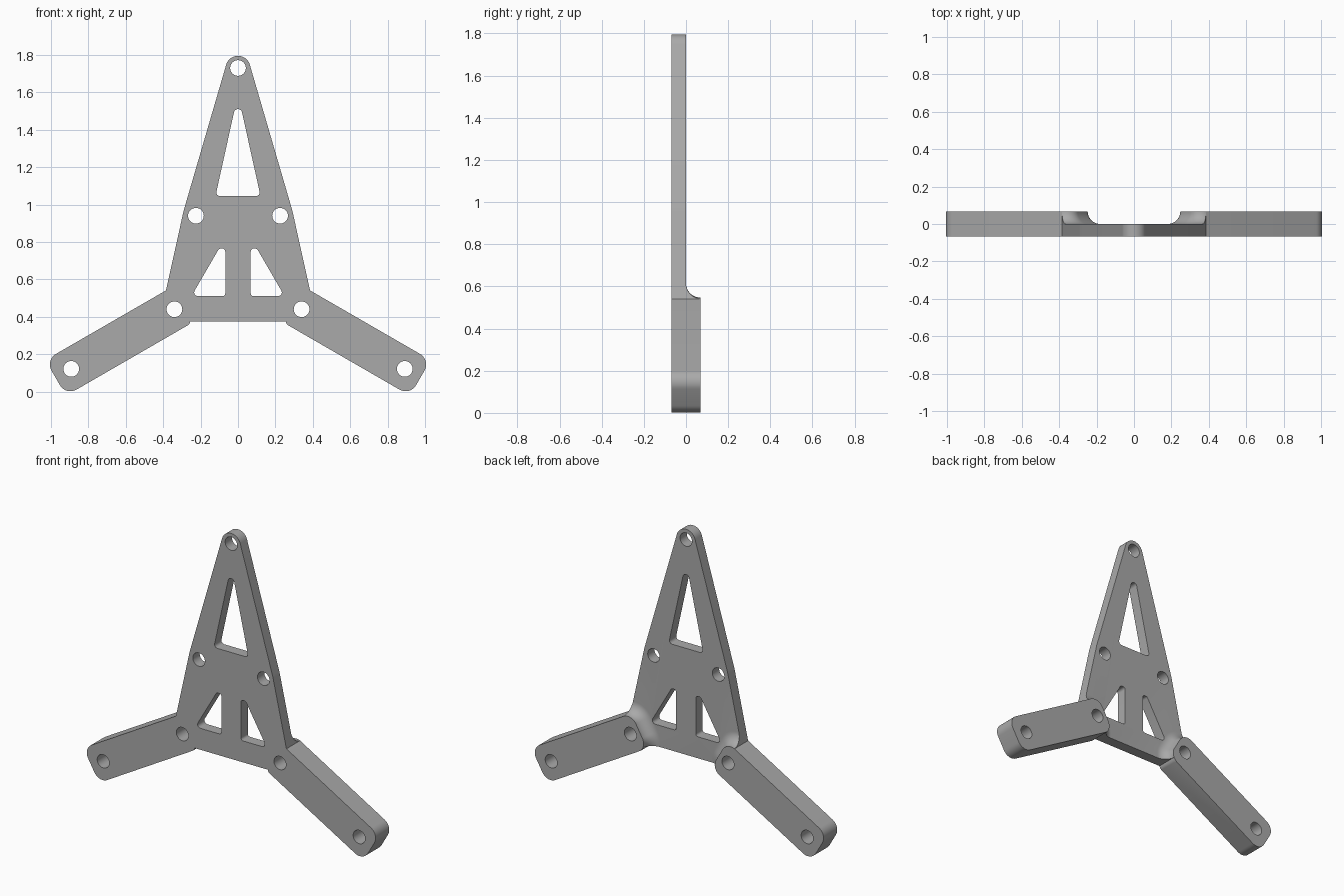
import bpy, bmesh, math
from mathutils import Vector

if "Cube" in bpy.data.objects:
    bpy.data.objects.remove(bpy.data.objects["Cube"], do_unlink=True)

HALF = 0.068                       # half thickness, also the fillet radius
ARM_HALF, ARM_ROUND, ARM_LEN = 0.11, 0.065, 0.637
INNER, OUTER = -0.07, ARM_LEN + 0.096
HUB = Vector((0.34, 0.44))         # inner hole of the left arm
ALONG = Vector((math.cos(math.radians(30)), -0.5))
ACROSS = Vector((0.5, math.cos(math.radians(30))))


def arm_point(a, b, r=0):
    p = HUB + ALONG * a + ACROSS * b
    return (p.x, p.y, r)


def rounded(corners, steps=10):
    """Polygon from (x, z, radius) corners, each rounded by an arc."""
    out = []
    for i, (x, z, r) in enumerate(corners):
        p = Vector((x, z))
        if r == 0:
            out.append(p)
            continue
        d1 = (Vector(corners[i - 1][:2]) - p).normalized()
        d2 = (Vector(corners[(i + 1) % len(corners)][:2]) - p).normalized()
        half = d1.angle(d2) / 2
        centre = p + (d1 + d2).normalized() * r / math.sin(half)
        v1 = p + d1 * r / math.tan(half) - centre
        v2 = p + d2 * r / math.tan(half) - centre
        w = v1.angle(v2)
        for k in range(steps + 1):
            t = k / steps
            out.append(centre + (v1 * math.sin((1 - t) * w) + v2 * math.sin(t * w)) / math.sin(w))
    return out


def circle(x, z, r=0.042, n=32):
    return [Vector((x + r * math.cos(math.tau * k / n), z + r * math.sin(math.tau * k / n)))
            for k in range(n)]


def mirrored(poly):
    return [Vector((-p.x, p.y)) for p in poly]


def solid(name, lofts):
    """Closed mesh from lofts; each loft is a list of (y, polygon) rings."""
    bm = bmesh.new()
    for rings in lofts:
        rows = [[bm.verts.new((p.x, y, p.y)) for p in poly] for y, poly in rings]
        n = len(rows[0])
        for lo, hi in zip(rows, rows[1:]):
            for i in range(n):
                j = (i + 1) % n
                bm.faces.new((lo[i], lo[j], hi[j], hi[i]))
        bm.faces.new(rows[0])
        bm.faces.new(rows[-1])
    bmesh.ops.recalc_face_normals(bm, faces=bm.faces)
    mesh = bpy.data.meshes.new(name)
    bm.to_mesh(mesh)
    bm.free()
    obj = bpy.data.objects.new(name, mesh)
    bpy.context.collection.objects.link(obj)
    return obj


def subtract(obj, cutter):
    mod = obj.modifiers.new("cut", 'BOOLEAN')
    mod.operation, mod.solver, mod.object = 'DIFFERENCE', 'EXACT', cutter
    bpy.context.view_layer.update()
    result = bpy.data.meshes.new_from_object(
        obj.evaluated_get(bpy.context.evaluated_depsgraph_get()))
    obj.modifiers.clear()
    obj.data = result
    bpy.data.objects.remove(cutter, do_unlink=True)


# Full silhouette of plate and both arms
side = [(0.0493, 1.795, 0.0655), (0.29, 0.97, 0.3), (0.385, 0.541, 0),
        arm_point(OUTER, ARM_HALF, ARM_ROUND), arm_point(OUTER, -ARM_HALF, ARM_ROUND),
        arm_point(-0.03, -ARM_HALF, 0.03), (0.255, 0.375, 0)]
outline = rounded(side + [(-x, z, r) for x, z, r in reversed(side)])
bracket = solid("bracket", [[(-HALF, outline), (HALF, outline)]])

# Bolt holes and triangular cutouts
tip_hole = HUB + ALONG * ARM_LEN
upper_window = rounded([(0.0178, 1.51, 0.021), (0.1205, 1.045, 0.02),
                        (-0.1205, 1.045, 0.02), (-0.0178, 1.51, 0.021)], 6)
lower_window = rounded([(0.068, 0.765, 0.016), (0.101, 0.765, 0.018),
                        (0.249, 0.51, 0.02), (0.068, 0.51, 0.016)], 6)
paired = [lower_window, circle(0.225, 0.94), circle(*HUB), circle(*tip_hole)]
openings = [upper_window, circle(0, 1.73)] + paired + [mirrored(p) for p in paired]
subtract(bracket, solid("openings", [[(-0.3, p), (0.3, p)] for p in openings]))


# Back pocket that thins the plate, with a concave fillet round each arm
def flared_arm(offset):
    b, r, far = ARM_HALF + offset, ARM_ROUND + offset, ARM_LEN + 0.4
    return rounded([arm_point(INNER - offset, -b, r), arm_point(INNER - offset, b, r),
                    arm_point(far, b), arm_point(far, -b)], 12)


rings = [(-0.03, flared_arm(HALF))]
for k in range(13):
    a = math.pi / 2 * k / 12
    rings.append((HALF * (1 - math.cos(a)), flared_arm(HALF * (1 - math.sin(a)) + 0.0005)))
rings.append((0.2, flared_arm(0.0005)))
block = [Vector(p) for p in ((-1.2, -0.2), (1.2, -0.2), (1.2, 2), (-1.2, 2))]
pocket = solid("pocket", [[(0, block), (0.1, block)]])
subtract(pocket, solid("left_arm_flare", [rings]))
subtract(pocket, solid("right_arm_flare", [[(y, mirrored(p)) for y, p in rings]]))
subtract(bracket, pocket)

# Grey metal finish
grey = bpy.data.materials.new("grey_metal")
grey.use_nodes = True
colour = (0.4, 0.4, 0.4, 1)
grey.diffuse_color = colour
grey.node_tree.nodes["Principled BSDF"].inputs["Base Color"].default_value = colour
bracket.data.materials.clear()
bracket.data.materials.append(grey)

bpy.ops.object.select_all(action='DESELECT')
bracket.select_set(True)
bpy.context.view_layer.objects.active = bracket
bpy.ops.object.shade_smooth_by_angle(angle=math.radians(30))
